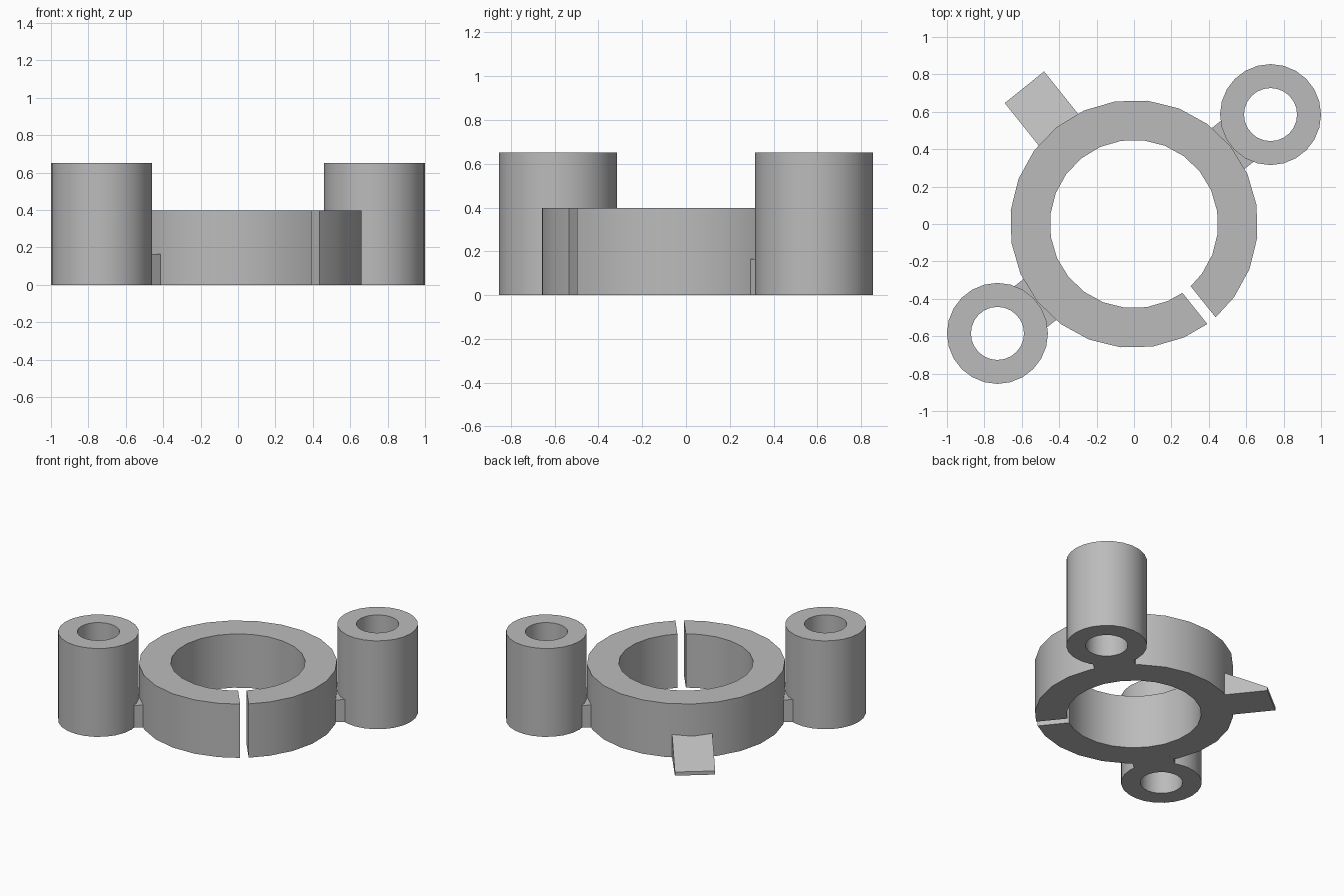
import bpy, bmesh, math
from mathutils import Matrix, Vector

cube = bpy.data.objects.get("Cube")
if cube:
    bpy.data.objects.remove(cube, do_unlink=True)

grey = bpy.data.materials.new("plain_grey")
grey.use_nodes = True
COLOUR = (0.5, 0.5, 0.5, 1)
grey.diffuse_color = COLOUR
grey.node_tree.nodes["Principled BSDF"].inputs["Base Color"].default_value = COLOUR

SIDES = 24
AXIS = math.atan2(0.585, 0.73)      # direction from ring to post
POST_DIST = math.hypot(0.73, 0.585)


def finish(bm, name):
    bmesh.ops.recalc_face_normals(bm, faces=bm.faces)
    mesh = bpy.data.meshes.new(name)
    bm.to_mesh(mesh)
    bm.free()
    mesh.materials.append(grey)
    obj = bpy.data.objects.new(name, mesh)
    bpy.context.collection.objects.link(obj)
    bpy.ops.object.select_all(action="DESELECT")
    obj.select_set(True)
    bpy.context.view_layer.objects.active = obj
    bpy.ops.object.shade_smooth_by_angle(angle=math.radians(30))
    return obj


def tube(name, centre, outer, inner, height, start=0.0, slot=0.0):
    """Upright tube; a slot width above zero opens it at the start angle."""
    bm = bmesh.new()
    count = SIDES + 1 if slot else SIDES
    sections = []
    for i in range(count):
        section = []
        for r, z in ((outer, 0), (outer, height), (inner, height), (inner, 0)):
            a = start + math.tau * i / SIDES
            nudge = math.asin(slot / 2 / r)
            a += nudge if i == 0 else -nudge if i == SIDES else 0
            section.append(bm.verts.new((centre[0] + r * math.cos(a),
                                         centre[1] + r * math.sin(a), z)))
        sections.append(section)
    for i in range(SIDES):
        a, b = sections[i], sections[(i + 1) % count]
        for j in range(4):
            k = (j + 1) % 4
            bm.faces.new((a[j], b[j], b[k], a[k]))
    if slot:
        bm.faces.new(sections[0])
        bm.faces.new(sections[-1])
    return finish(bm, name)


def radial_block(name, profile, width, angle):
    """Side profile (distance, height) given a width and turned about z."""
    bm = bmesh.new()
    face = bm.faces.new([bm.verts.new((d, -width / 2, z)) for d, z in profile])
    grown = bmesh.ops.extrude_face_region(bm, geom=[face])["geom"]
    verts = [v for v in grown if isinstance(v, bmesh.types.BMVert)]
    bmesh.ops.translate(bm, vec=Vector((0, width, 0)), verts=verts)
    bmesh.ops.rotate(bm, verts=bm.verts, matrix=Matrix.Rotation(angle, 3, "Z"))
    return finish(bm, name)


# Split clamp ring
tube("split_ring", (0, 0), 0.663, 0.45, 0.397, AXIS - math.pi / 2, 0.057)

# Two hollow posts, each joined to the ring by a low web
for side, turn in (("left", 0), ("right", math.pi)):
    a = AXIS + turn
    centre = (POST_DIST * math.cos(a), POST_DIST * math.sin(a))
    tube(side + "_post", centre, 0.27, 0.142, 0.652)
    radial_block(side + "_web", ((0.6, 0), (0.75, 0), (0.75, 0.165), (0.6, 0.165)), 0.28, a)

# Sloping tab opposite the slot
radial_block("sloping_tab", ((0.6, 0), (0.937, 0), (0.937, 0.027), (0.6, 0.19)),
             0.27, AXIS + math.pi / 2)
